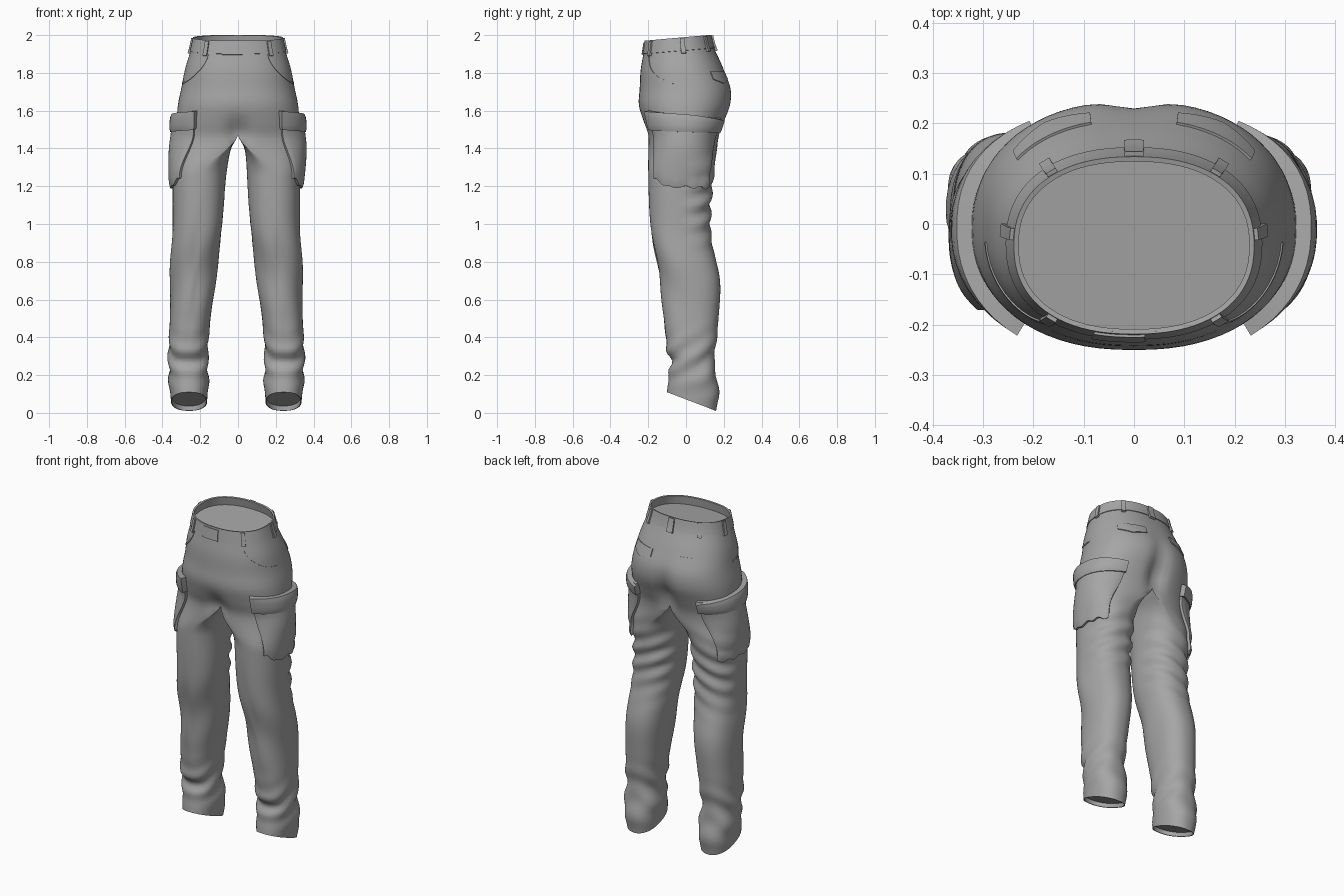
import bpy, bmesh, math
from mathutils import Vector

if "Cube" in bpy.data.objects:
    bpy.data.objects.remove(bpy.data.objects["Cube"])

cloth = bpy.data.materials.new("grey cloth")
cloth.use_nodes = True
GREY = (.38, .38, .38, 1)
cloth.diffuse_color = GREY
cloth.node_tree.nodes["Principled BSDF"].inputs["Base Color"].default_value = GREY

# Body profile: height, outer x, inner x, front y, back y
PROFILE = [
    (.06, .345, .155, -.1, .16), (.18, .358, .146, -.09, .175),
    (.26, .357, .152, -.08, .147), (.32, .358, .152, -.1, .155),
    (.5, .353, .135, -.115, .172), (.7, .35, .11, -.14, .18),
    (.92, .342, .08, -.175, .135), (1.1, .337, .067, -.195, .13),
    (1.28, .335, .053, -.2, .15), (1.4, .335, .035, -.2, .165),
    (1.47, .33, 0, -.205, .18), (1.54, .325, 0, -.228, .207),
    (1.63, .318, 0, -.25, .24), (1.72, .3, 0, -.245, .24),
    (1.82, .28, 0, -.24, .197), (1.92, .25, 0, -.225, .147),
    (1.985, .235, 0, -.215, .13)]
CROTCH, HEM, WAIST = 1.47, .06, 1.985
N = 36


def smooth(a):
    a = min(max(a, 0), 1)
    return a * a * (3 - 2 * a)


def bell(a, centre, width):
    return math.exp(-((a - centre) / width) ** 2)


def section(z):
    """Smoothly interpolated profile row."""
    z = min(max(z, HEM), WAIST)
    last = len(PROFILE) - 1
    i = max(k for k in range(last) if PROFILE[k][0] <= z)
    a, b = PROFILE[i], PROFILE[i + 1]
    p, q = PROFILE[max(i - 1, 0)], PROFILE[min(i + 2, last)]
    h = b[0] - a[0]
    s = (z - a[0]) / h
    out = []
    for c in range(1, 5):
        ma = (b[c] - p[c]) / (b[0] - p[0]) * h
        mb = (q[c] - a[c]) / (q[0] - a[0]) * h
        out.append((2*s**3 - 3*s*s + 1) * a[c] + (s**3 - 2*s*s + s) * ma
                   + (3*s*s - 2*s**3) * b[c] + (s**3 - s*s) * mb)
    if z >= CROTCH:
        out[1] = 0
    return out


def surf(side, t, z):
    """Point on the cloth: t runs front (0), outside (.5), back (1), inside (1.5)."""
    xo, xi, yf, yb = section(z)
    mid = (xo + xi) / 2 * smooth((CROTCH + .01 - z) / .22) if z < CROTCH else 0
    mid = max(mid, xi)
    sn, cs = math.sin(math.pi * t), math.cos(math.pi * t)
    px = math.copysign(abs(sn) ** .87, sn) if abs(sn) > 1e-6 else 0
    py = math.copysign(abs(cs) ** .87, cs)
    inner = xo if z > 1.6 else mid - xi
    x = mid + px * (xo - mid if sn > 0 else inner)
    y = (yf + yb) / 2 - py * (yb - yf) / 2
    # seat cleft and front rise
    near = bell(x, 0, .05)
    if y > 0:
        y *= 1 - near * (.2 * bell(z, 1.53, .09) + .06 * bell(z, 1.66, .1))
    else:
        y *= 1 - near * .17 * bell(z, 1.48, .07)
    # folds behind the knee, on the thigh and above the hem
    back = smooth((y + .05) / .15)
    f = .009 * back * bell(z, 1.1, .17) * math.sin(62 * z + 9 * x * 3)
    f += .008 * bell(z, .27, .12) * math.sin(48 * z + 5 * math.cos(math.pi * t))
    f += .006 * (1 - back) * bell(z, .75, .3) * math.sin(14 * z + 7 * t)
    if z < CROTCH:
        f *= smooth((CROTCH - z) / .1)
        x += f * px
        y -= f * py
    # sloping waist and hem
    h = z + (y + .045) * .09 * smooth((z - 1.75) / .2)
    h -= (y - .03) * .38 * smooth((.4 - z) / .34)
    return Vector((side * x - .009 * smooth((CROTCH - z) / .3), y, h))


def lifted(side, t, z, off):
    """Cloth point moved out along its normal."""
    if off == 0:
        return surf(side, t, z)
    zl, zh = max(z - .01, HEM), min(z + .01, WAIST)
    du = surf(side, t + .012, z) - surf(side, t - .012, z)
    dv = surf(side, t, zh) - surf(side, t, zl)
    return surf(side, t, z) + du.cross(dv).normalized() * off * side


def finish(bm, name, angle=40):
    bmesh.ops.recalc_face_normals(bm, faces=bm.faces)
    me = bpy.data.meshes.new(name)
    bm.to_mesh(me)
    bm.free()
    me.materials.append(cloth)
    ob = bpy.data.objects.new(name, me)
    bpy.context.collection.objects.link(ob)
    bpy.ops.object.select_all(action='DESELECT')
    ob.select_set(True)
    bpy.context.view_layer.objects.active = ob
    bpy.ops.object.shade_smooth_by_angle(angle=math.radians(angle))


def skin(bm, rows, closed=False):
    grid = [[bm.verts.new(p) for p in r] for r in rows]
    for a, b in zip(grid, grid[1:]):
        n = len(a)
        for i in range(n if closed else n - 1):
            j = (i + 1) % n
            bm.faces.new((a[i], a[j], b[j], b[i]))


def patch(name, side, f, height, nu=12, nv=10, dome=0):
    """Raised panel following the cloth; f maps u, v to t, z."""
    us = [0] + [i / nu for i in range(nu + 1)] + [1]
    vs = [0] + [i / nv for i in range(nv + 1)] + [1]
    rows = []
    for j, v in enumerate(vs):
        row = []
        for i, u in enumerate(us):
            edge = i in (0, nu + 2) or j in (0, nv + 2)
            swell = max(math.sin(math.pi * u) * math.sin(math.pi * v), 0) ** .5
            off = -.004 if edge else height + dome * swell
            row.append(lifted(side, *f(u, v), off))
        rows.append(row)
    bm = bmesh.new()
    skin(bm, rows)
    finish(bm, name)


def box(t0, t1, z0, z1):
    return lambda u, v: (t0 + (t1 - t0) * u, z0 + (z1 - z0) * v)


# Trousers: two legs joined to the seat, turned-in rims, closed inside
bm = bmesh.new()
leg_z = [HEM + (CROTCH - HEM) * i / 70 for i in range(71)]
top_z = [CROTCH + (WAIST - CROTCH) * i / 26 for i in range(27)]
for side in (1, -1):
    rows = [[lifted(side, i / N, z, o) for i in range(2 * N)]
            for z, o in [(HEM + .025, -.008), (HEM, -.005)] + [(z, 0) for z in leg_z]]
    skin(bm, rows, True)
    rows = [[lifted(side, i / N, z, o) for i in range(N + 1)]
            for z, o in [(z, 0) for z in top_z] + [(WAIST, -.006), (WAIST - .05, -.008)]]
    skin(bm, rows)
bmesh.ops.remove_doubles(bm, verts=bm.verts, dist=.0006)
bmesh.ops.holes_fill(bm, edges=[e for e in bm.edges if e.is_boundary], sides=0)
finish(bm, "trousers", 50)

# Waistband, front tab and belt loops
patch("waistband", 1, box(-1, 1, 1.915, WAIST), .004, 80, 3)
patch("front_tab", 1, box(-.09, .02, 1.91, 1.975), .009, 6, 3)
patch("belt_loop_back", 1, box(.983, 1.017, 1.9, 1.98), .013, 2, 4)


def flap(u, v):
    low = 1.505 - .012 * u - .014 * math.sin(math.pi * u)
    high = 1.6 - .045 * u
    return .22 + .59 * u, low + (high - low) * v


def cargo(u, v):
    low = 1.24 - .045 * smooth(u * 3) + .006 * math.sin(26 * u)
    return .23 + .57 * u, low + (1.56 - low) * v


def back_flap(u, v):
    low = 1.765 - .022 * (1 - abs(2 * u - 1))
    return .71 + .21 * u, low + (1.805 - low) * v


def slash(u, v):
    a = math.pi / 2 * u
    r = 1 + .06 * v
    return .47 - .26 * r * math.cos(a), 1.91 - .16 * r * math.sin(a)


# Pockets on both sides
for side, tag in ((1, "left"), (-1, "right")):
    for t, where in ((.22, "front"), (.53, "side"), (.78, "rear")):
        patch(f"belt_loop_{where}_{tag}", side, box(t - .017, t + .017, 1.9, 1.98), .012, 2, 4)
    patch(f"cargo_pocket_{tag}", side, cargo, .014, 30, 16, .016)
    patch(f"cargo_flap_{tag}", side, flap, .03, 20, 6, .008)
    patch(f"back_pocket_flap_{tag}", side, back_flap, .005, 14, 4)
    patch(f"front_pocket_edge_{tag}", side, slash, .003, 20, 1)
